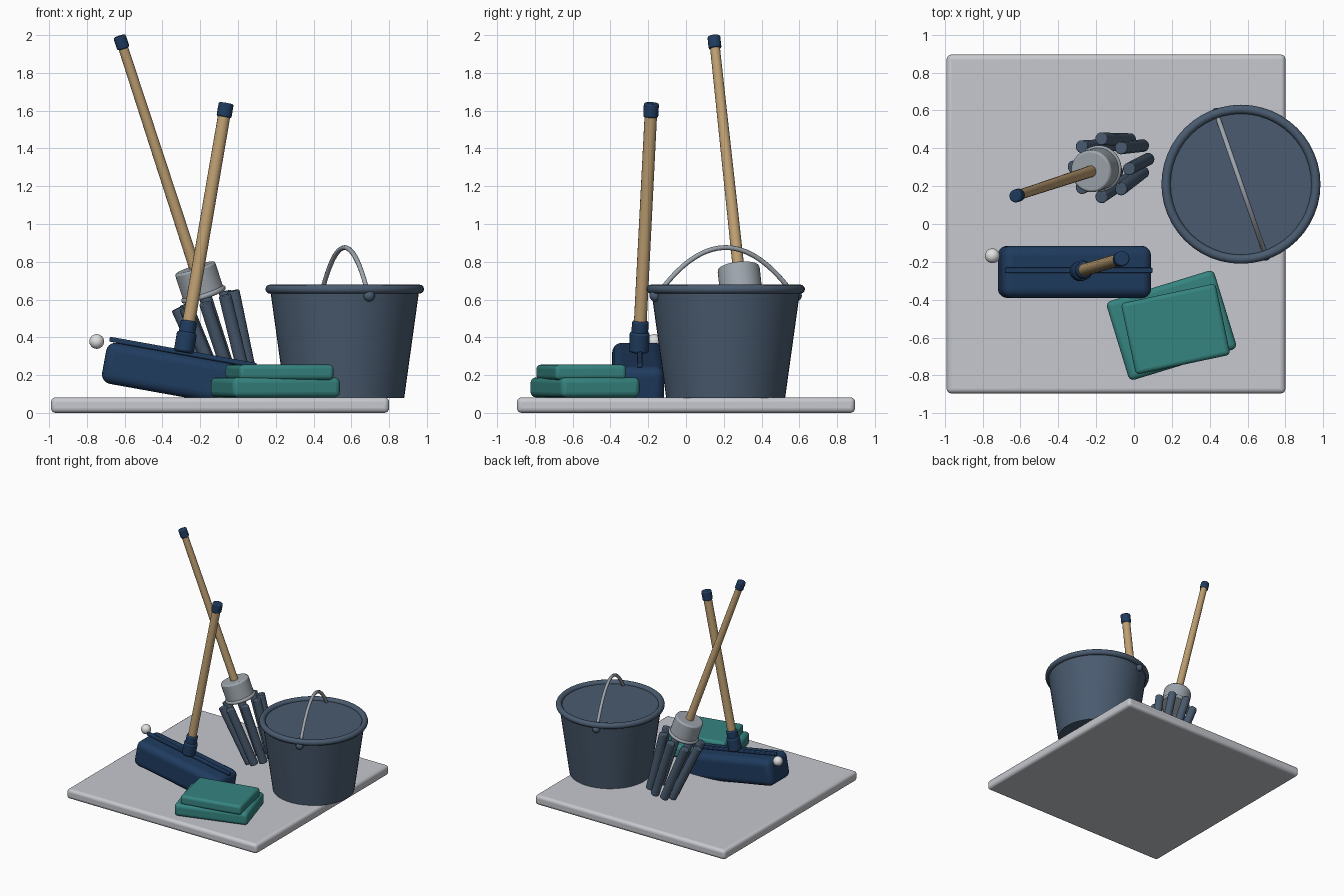
import bpy, math
from mathutils import Vector, Matrix

if "Cube" in bpy.data.objects:
    bpy.data.objects.remove(bpy.data.objects["Cube"])


def material(name, rgb):
    m = bpy.data.materials.new(name)
    m.diffuse_color = (*rgb, 1)
    m.use_nodes = True
    m.node_tree.nodes["Principled BSDF"].inputs["Base Color"].default_value = m.diffuse_color
    return m


STONE = material("pale grey", (0.57, 0.58, 0.62))
NAVY = material("navy", (0.014, 0.045, 0.115))
SLATE = material("slate blue", (0.068, 0.105, 0.16))
WOOD = material("light wood", (0.52, 0.35, 0.17))
METAL = material("metal grey", (0.34, 0.38, 0.42))
TEAL = material("teal", (0.036, 0.23, 0.215))
WHITE = material("off white", (0.75, 0.75, 0.75))


def finish(name, mat, bevel=0, segments=2):
    ob = bpy.context.object
    ob.name = name
    ob.data.materials.append(mat)
    if bevel:
        b = ob.modifiers.new("rounding", "BEVEL")
        b.width, b.segments = bevel, segments
        b.limit_method = "ANGLE"
    bpy.ops.object.shade_smooth_by_angle(angle=math.radians(35))
    return ob


def rod(name, a, b, r1, r2, mat, sides=20, bevel=0):
    """Straight round bar from a to b."""
    a, b = Vector(a), Vector(b)
    bpy.ops.mesh.primitive_cone_add(
        vertices=sides, radius1=r1, radius2=r2, depth=(b - a).length,
        location=(a + b) / 2, rotation=(b - a).to_track_quat("Z", "Y").to_euler())
    return finish(name, mat, bevel)


def block(name, center, size, rot, mat, bevel, segments=4):
    bpy.ops.mesh.primitive_cube_add(size=1, location=center, rotation=rot)
    ob = bpy.context.object
    ob.data.transform(Matrix.Diagonal((*size, 1)))
    return finish(name, mat, bevel, segments)


def ball(name, center, r, mat):
    bpy.ops.mesh.primitive_uv_sphere_add(segments=20, ring_count=12, radius=r, location=center)
    return finish(name, mat)


def ring(name, center, axis, R, r, mat):
    bpy.ops.mesh.primitive_torus_add(
        major_radius=R, minor_radius=r, major_segments=48, minor_segments=12,
        location=center, rotation=Vector(axis).to_track_quat("Z", "Y").to_euler())
    return finish(name, mat)


# Floor slab
block("floor_slab", (-0.095, 0, 0.041), (1.79, 1.79, 0.082), (0, 0, 0), STONE, 0.025)

# Bucket with rim, lugs and bail handle
C = Vector((0.565, 0.21, 0))
rod("bucket_body", C + Vector((0, 0, 0.08)), C + Vector((0, 0, 0.655)), 0.315, 0.395, SLATE, 48)
ring("bucket_rim", C + Vector((0, 0, 0.655)), (0, 0, 1), 0.396, 0.024, SLATE)
across = Vector((0.13, -0.375, 0)).normalized()
for side in (-1, 1):
    ball("bucket_lug", C + across * side * 0.395 + Vector((0, 0, 0.62)), 0.03, SLATE)
cu = bpy.data.curves.new("bucket_handle", "CURVE")
cu.dimensions = "3D"
cu.bevel_depth, cu.bevel_resolution = 0.013, 2
cu.use_fill_caps = True
sp = cu.splines.new("POLY")
N = 32
sp.points.add(N)
for i, p in enumerate(sp.points):
    u = 2 * i / N - 1
    p.co = (*(C + across * u * 0.385 + Vector((0, 0, 0.62 + 0.255 * (1 - u * u)))), 1)
cu.materials.append(METAL)
bpy.context.collection.objects.link(bpy.data.objects.new("bucket_handle", cu))

# Mop: pole, end cap, head and strands around a leaning axis
top = Vector((-0.628, 0.147, 1.995))
axis = Vector((0.308, 0.101, -0.946)).normalized()


def along(d):
    return top + axis * d


rod("mop_pole", along(1.33), along(0.03), 0.031, 0.026, WOOD, 16)
rod("mop_cap", along(0.07), along(0), 0.034, 0.034, NAVY, 20, 0.008)
rod("mop_head", along(1.46), along(1.295), 0.112, 0.112, METAL, 32, 0.012)
ring("mop_head_ring", along(1.445), axis, 0.108, 0.015, METAL)
ex = (Vector((1, 0, 0)) - axis * axis.x).normalized()
ey = ex.cross(axis)
for i in range(8):
    t = math.tau * i / 8
    out = ex * math.cos(t) + ey * math.sin(t)
    rod("mop_strand", along(1.475) + out * 0.155, along(1.975) + out * 0.10,
        0.034, 0.034, SLATE, 14, 0.005)

# Broom: tilted head, top strip, socket, pole and end cap
tilt = math.radians(10.2)
head = Vector((-0.315, -0.253, 0.2))
turn = Matrix.Rotation(tilt, 3, "Y")
block("broom_head", head, (0.80, 0.275, 0.22), (0, tilt, 0), NAVY, 0.05, 5)
block("broom_strip", head + turn @ Vector((0.002, 0.008, 0.123)), (0.79, 0.028, 0.026),
      (0, tilt, 0), NAVY, 0.006, 2)
foot, tip = Vector((-0.288, -0.25, 0.32)), Vector((-0.062, -0.183, 1.64))
lean = (tip - foot).normalized()
rod("broom_socket", foot, foot + lean * 0.11, 0.053, 0.053, NAVY, 24, 0.012)
rod("broom_collar", foot + lean * 0.09, foot + lean * 0.17, 0.044, 0.044, NAVY, 24, 0.01)
rod("broom_pole", foot + lean * 0.1, tip - lean * 0.03, 0.034, 0.033, WOOD, 16)
rod("broom_cap", tip - lean * 0.075, tip, 0.04, 0.04, NAVY, 20, 0.008)
ball("hang_ball", (-0.748, -0.168, 0.378), 0.039, WHITE)

# Stack of two folded cloths
block("lower_cloth", (0.198, -0.535, 0.135), (0.595, 0.435, 0.105),
      (0, 0, math.radians(17)), TEAL, 0.028)
block("upper_cloth", (0.22, -0.555, 0.215), (0.51, 0.385, 0.08),
      (0, 0, math.radians(12)), TEAL, 0.022)
